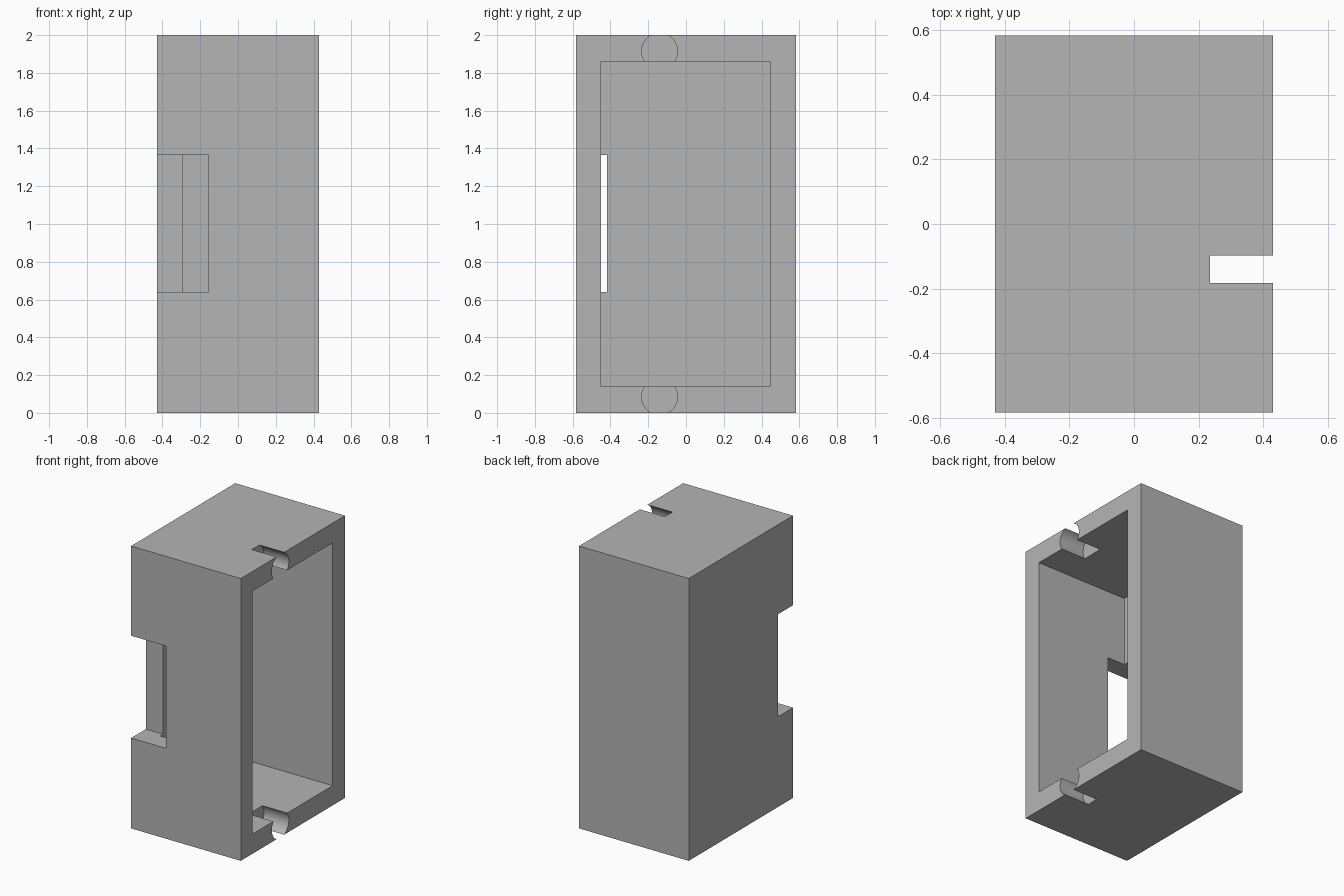
import bpy
import math
from mathutils import Vector

default = bpy.data.objects.get("Cube")
if default:
    bpy.data.objects.remove(default, do_unlink=True)

grey = bpy.data.materials.new("plain grey")
grey.use_nodes = True
colour = (0.46, 0.46, 0.46, 1)
grey.diffuse_color = colour
grey.node_tree.nodes["Principled BSDF"].inputs["Base Color"].default_value = colour


def box(name, low, high):
    low, high = Vector(low), Vector(high)
    bpy.ops.mesh.primitive_cube_add(size=1, location=(low + high) / 2)
    obj = bpy.context.object
    obj.name = name
    obj.scale = high - low
    bpy.ops.object.transform_apply(location=True, rotation=True, scale=True)
    obj.data.materials.append(grey)
    return obj


def bore(name, x0, x1, y, z, radius):
    bpy.ops.mesh.primitive_cylinder_add(
        vertices=64, radius=radius, depth=x1 - x0,
        location=((x0 + x1) / 2, y, z), rotation=(0, math.pi / 2, 0))
    obj = bpy.context.object
    obj.name = name
    bpy.ops.object.transform_apply(location=True, rotation=True, scale=True)
    obj.data.materials.append(grey)
    return obj


W, D, H = 0.43, 0.583, 2.0   # half width, half depth, height
OUT = 0.6                    # cutters overshoot the shell

# Outer block
case = box("open_case", (-W, -D, 0), (W, D, H))

cutters = [
    # Main cavity, open on the left side
    box("cavity_cutter", (-0.295, -0.45, 0.14), (OUT, 0.445, 1.86)),
    # Window through the front corner
    box("window_cutter", (-OUT, -0.8, 0.64), (-0.155, -0.417, 1.365)),
]
# Round screw channels in the top and bottom rims
for label, z in (("bottom", 0.085), ("top", H - 0.085)):
    cutters.append(bore(label + "_channel_cutter", 0.235, OUT, -0.14, z, 0.095))

# Carve the block
bpy.context.view_layer.objects.active = case
for cutter in cutters:
    cutter.hide_render = True
    mod = case.modifiers.new(cutter.name, 'BOOLEAN')
    mod.operation = 'DIFFERENCE'
    mod.solver = 'EXACT'
    mod.object = cutter
    bpy.ops.object.modifier_apply(modifier=mod.name)
for cutter in cutters:
    bpy.data.objects.remove(cutter, do_unlink=True)

# Smooth only the curved channel walls
bpy.ops.object.select_all(action='DESELECT')
case.select_set(True)
bpy.context.view_layer.objects.active = case
bpy.ops.object.shade_smooth_by_angle(angle=math.radians(30))
